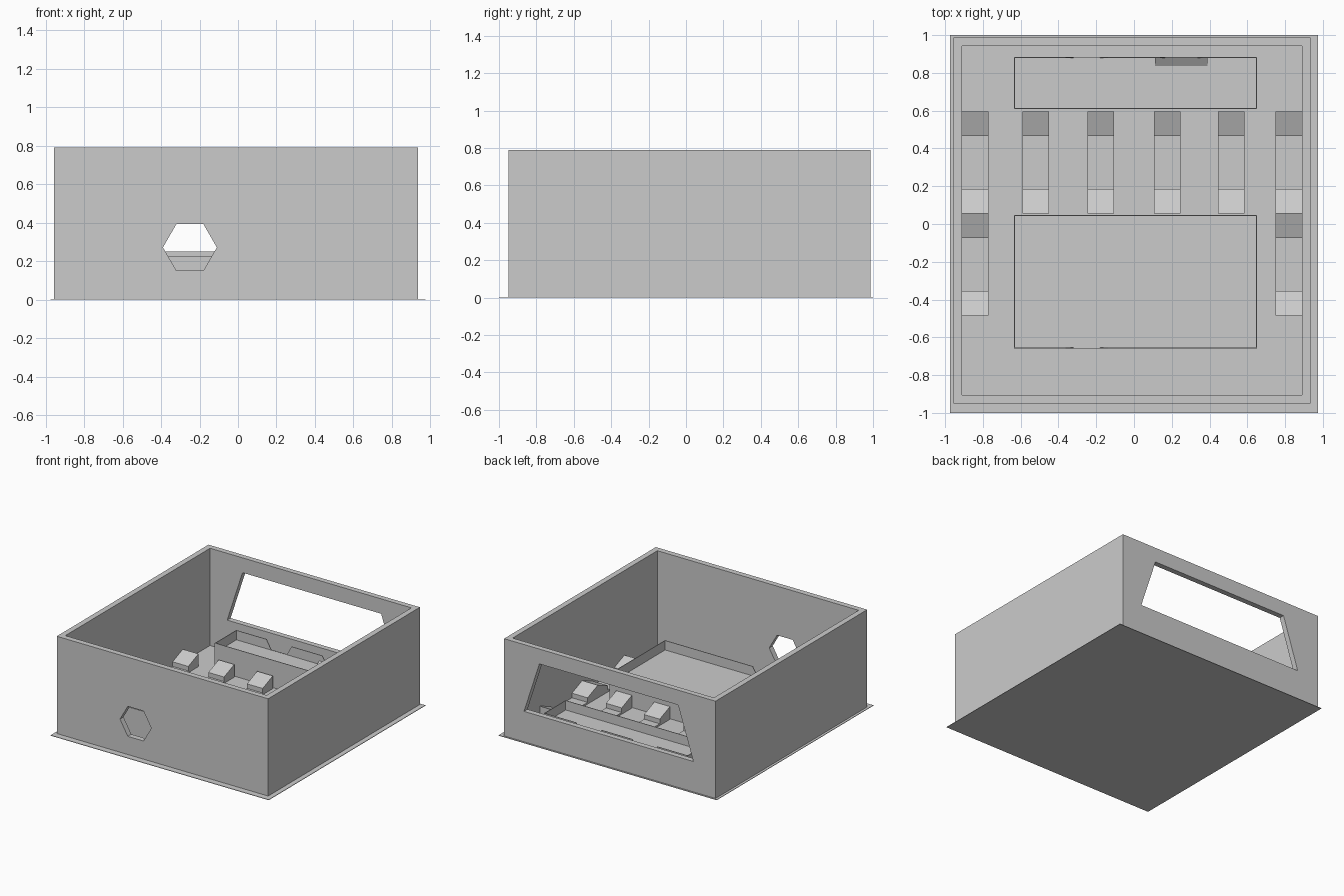
import bpy, bmesh, math

if "Cube" in bpy.data.objects:
    bpy.data.objects.remove(bpy.data.objects["Cube"])


def prism(name, profile, axis, a, b):
    """Extrude a 2D profile: (x,z) along y, or (y,z) along x, from a to b."""
    bm = bmesh.new()
    def put(p, t):
        return (p[0], t, p[1]) if axis == 'Y' else (t, p[0], p[1])
    face = bm.faces.new([bm.verts.new(put(p, a)) for p in profile])
    ext = bmesh.ops.extrude_face_region(bm, geom=[face])
    d = (0, b - a, 0) if axis == 'Y' else (b - a, 0, 0)
    bmesh.ops.translate(bm, vec=d, verts=[v for v in ext['geom'] if isinstance(v, bmesh.types.BMVert)])
    bmesh.ops.recalc_face_normals(bm, faces=bm.faces)
    me = bpy.data.meshes.new(name)
    bm.to_mesh(me)
    bm.free()
    ob = bpy.data.objects.new(name, me)
    bpy.context.collection.objects.link(ob)
    return ob


def box(name, x0, x1, y0, y1, z0, z1):
    return prism(name, [(x0, z0), (x1, z0), (x1, z1), (x0, z1)], 'Y', y0, y1)


def cut(target, cutter):
    cutter.hide_render = True
    cutter.display_type = 'WIRE'
    m = target.modifiers.new('cut', 'BOOLEAN')
    m.operation = 'DIFFERENCE'
    m.solver = 'EXACT'
    m.object = cutter


def hexagon(name, cx, y0, y1, cz=0.272, r=0.14):
    pts = [(cx + r * math.cos(i * math.pi / 3), cz + r * math.sin(i * math.pi / 3)) for i in range(6)]
    return prism(name, pts, 'Y', y0, y1)


# Ground plate and the four walls
H = 0.79
box('ground_plate', -0.975, 0.975, -1, 1, 0, 0.004)
front = box('front_wall', -0.955, 0.935, -0.95, -0.905, 0, H)
back = box('back_wall', -0.955, 0.935, 0.943, 0.987, 0, H)
box('left_wall', -0.955, -0.91, -0.905, 0.943, 0, H)
box('right_wall', 0.89, 0.935, -0.905, 0.943, 0, H)

# Hexagonal front opening and trapezoid rear window
cut(front, hexagon('front_hole_cutter', -0.25, -1.0, -0.6))
cut(back, prism('window_cutter', [(-0.757, 0.25), (0.757, 0.25), (0.62, 0.67), (-0.62, 0.67)], 'Y', 0.9, 1.05))


# Raised platforms with a thin rim
def platform(name, x0, x1, y0, y1, floor=0.149, top=0.225, t=0.005):
    ob = box(name, x0, x1, y0, y1, 0, top)
    cut(ob, box(name + '_recess_cutter', x0 + t, x1 - t, y0 + t, y1 - t, floor, 0.4))
    return ob


main = platform('main_platform', -0.635, 0.65, -0.66, 0.047)
rear = platform('rear_platform', -0.635, 0.65, 0.61, 0.885)
cut(main, hexagon('main_notch_cutter', -0.25, -0.75, -0.6))
for i, cx in enumerate((-0.25, 0.25)):
    cut(rear, hexagon(f'rear_notch_cutter_{i}', cx, 0.84, 0.92))
# Small ramp in the right rear notch
prism('notch_ramp', [(0.835, 0.148), (0.885, 0.148), (0.885, 0.18)], 'X', 0.11, 0.39)


# Benches with raised sloping ends
def bench(name, x0, x1, y0, y1):
    hi, lo, mid, e = 0.107, 0.055, 0.018, 0.13
    prism(name, [(y0, 0), (y1, 0), (y1, hi), (y1 - e, lo), (y1 - e, mid),
                 (y0 + e, mid), (y0 + e, lo), (y0, hi)], 'X', x0, x1)


for i, x in enumerate((-0.91, -0.59, -0.245, 0.105, 0.445, 0.75)):
    bench(f'rear_bench_{i}', x, x + 0.14, 0.055, 0.595)
for i, x in enumerate((-0.91, 0.75)):
    bench(f'side_bench_{i}', x, x + 0.14, -0.485, 0.055)
